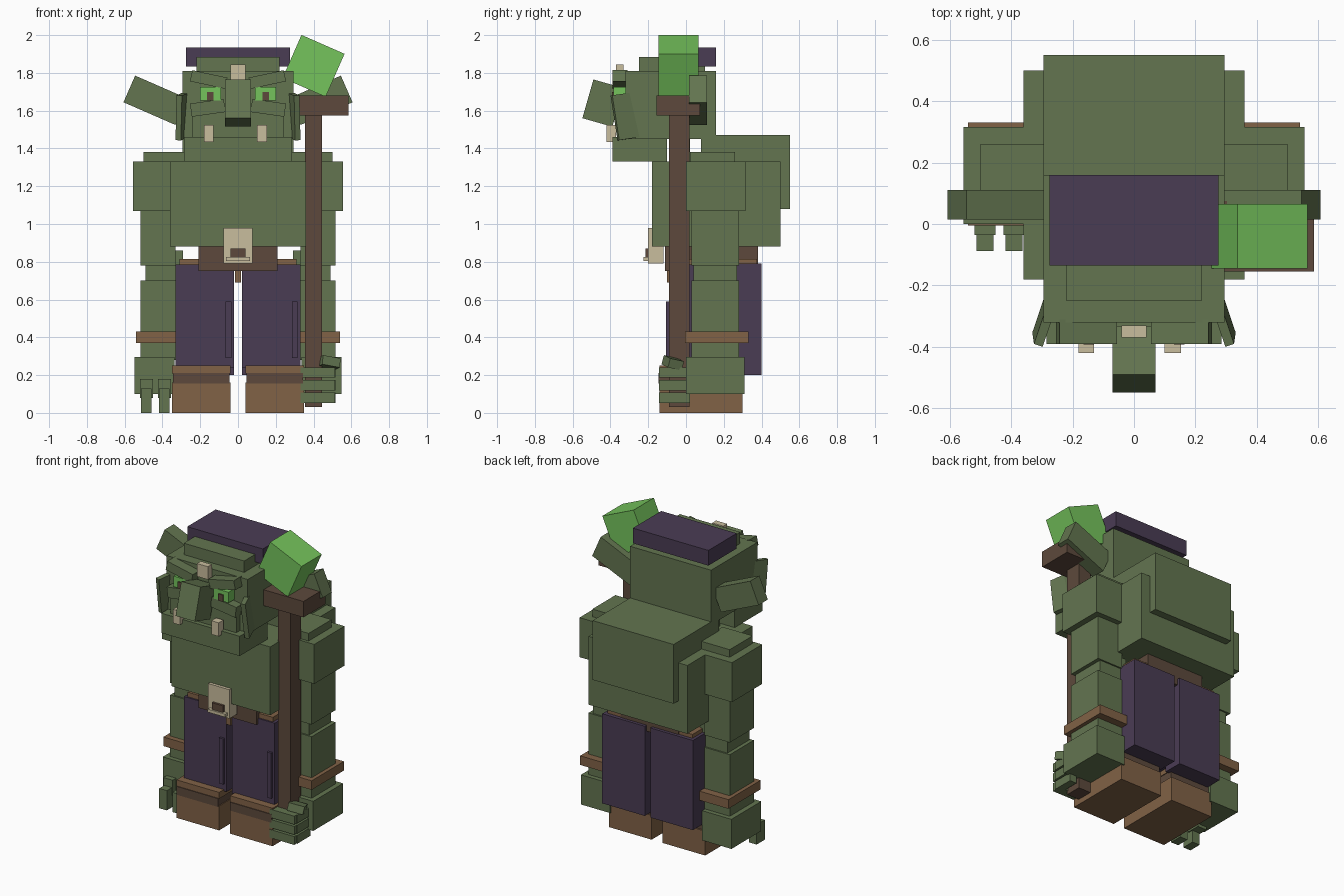
import bpy
import math
from mathutils import Vector

default_cube = bpy.data.objects.get("Cube")
if default_cube:
    bpy.data.objects.remove(default_cube, do_unlink=True)


def make_material(name, red, green, blue):
    """Flat colour given in 8-bit display values, stored as linear."""
    linear = [((c / 255 + 0.055) / 1.055) ** 2.4 for c in (red, green, blue)]
    material = bpy.data.materials.new(name)
    material.use_nodes = True
    material.diffuse_color = (*linear, 1)
    shader = material.node_tree.nodes["Principled BSDF"]
    shader.inputs["Base Color"].default_value = (*linear, 1)
    shader.inputs["Roughness"].default_value = 0.9
    return material


skin = make_material("moss green skin", 99, 117, 80)
cloth = make_material("dark purple cloth", 74, 60, 84)
leather = make_material("brown leather", 129, 98, 70)
wood = make_material("dark brown wood", 93, 73, 60)
bone = make_material("pale bone", 201, 189, 158)
glow = make_material("bright green glow", 117, 195, 92)


def block(name, material, center, size, turn=(0, 0, 0)):
    """Box from centre, size and rotation in degrees."""
    bpy.ops.mesh.primitive_cube_add(size=1, location=center)
    part = bpy.context.object
    part.name = name
    part.scale = size
    part.rotation_euler = [math.radians(angle) for angle in turn]
    part.data.materials.append(material)
    return part


def box(name, material, x, y, z, turn=(0, 0, 0)):
    """Box from its extent along each axis."""
    low, high = (Vector(corner) for corner in zip(x, y, z))
    return block(name, material, (low + high) / 2, high - low, turn)


def middle(name, material, half, y, z):
    """Box centred across the body."""
    return box(name, material, (-half, half), y, z)


def pair(name, material, x, y, z, turn=(0, 0, 0)):
    """Left box and its mirrored right twin."""
    inner, outer = x
    tilt, lean, spin = turn
    box("left_" + name, material, x, y, z, turn)
    box("right_" + name, material, (-outer, -inner), y, z, (tilt, -lean, -spin))


# Body
middle("torso", skin, half=.36, y=(-.18, .5), z=(.88, 1.33))
middle("back_hump", skin, half=.295, y=(.08, .55), z=(1.08, 1.47))
middle("neck", skin, half=.2, y=(-.07, .02), z=(1.3, 1.47))

# Head
middle("head", skin, half=.295, y=(-.32, .16), z=(1.45, 1.81))
middle("jaw", skin, half=.285, y=(-.39, -.1), z=(1.33, 1.46))
middle("upper_lip", skin, half=.24, y=(-.36, -.3), z=(1.46, 1.6))
middle("forehead_ridge", skin, half=.22, y=(-.25, .1), z=(1.8, 1.885))
middle("flat_hat", cloth, half=.275, y=(-.135, .16), z=(1.835, 1.935))
middle("forehead_horn", bone, half=.04, y=(-.37, -.33), z=(1.76, 1.845))
block("nose", skin, center=(0, -.44, 1.64), size=(.14, .165, .213), turn=(-16, 0, 0))
pair("brow", skin, x=(.06, .25), y=(-.39, -.31), z=(1.735, 1.795), turn=(0, -12, 0))
pair("eye", glow, x=(.09, .2), y=(-.385, -.31), z=(1.655, 1.725))
pair("pupil", wood, x=(.13, .165), y=(-.392, -.38), z=(1.655, 1.7))
pair("cheek", skin, x=(.07, .25), y=(-.38, -.31), z=(1.58, 1.65), turn=(0, 8, 0))
pair("sideburn", skin, x=(.28, .31), y=(-.38, -.26), z=(1.45, 1.69), turn=(8, -4, 18))
pair("ear", skin, x=(.288, .588), y=(.015, .11), z=(1.578, 1.732), turn=(0, -23.6, 0))
box("right_tusk", bone, x=(-.18, -.13), y=(-.42, -.37), z=(1.435, 1.525))
box("left_tusk", bone, x=(.1, .153), y=(-.42, -.37), z=(1.435, 1.525))

# Arms
pair("shoulder_pad", skin, x=(.28, .5), y=(.02, .26), z=(1.3, 1.38))
pair("shoulder", skin, x=(.34, .555), y=(0, .315), z=(1.07, 1.33))
pair("upper_arm", skin, x=(.33, .515), y=(.03, .28), z=(.78, 1.08))
pair("elbow", skin, x=(.29, .49), y=(.04, .27), z=(.68, .86))
pair("forearm", skin, x=(.31, .515), y=(.03, .28), z=(.28, .7))
pair("wrist_band", leather, x=(.3, .54), y=(-.005, .33), z=(.37, .43))
pair("hand", skin, x=(.335, .548), y=(0, .31), z=(.1, .295))

# Open right hand
for count, across in enumerate((-.485, -.39)):
    block(f"right_knuckle_{count}", skin, center=(across, .01, .13), size=(.068, .09, .1))
    block(f"right_fingertip_{count}", skin, center=(across, -.045, .065), size=(.055, .085, .13))

# Left hand gripping the staff
for count in range(3):
    height = .08 + count * .067
    block(f"left_finger_{count}", skin, center=(.42, -.113, height), size=(.18, .06, .055))
    block(f"left_finger_base_{count}", skin, center=(.49, -.05, height), size=(.05, .14, .055))
block("left_thumb", skin, center=(.48, -.07, .265), size=(.1, .08, .05), turn=(-12, 10, 20))

# Belt
middle("loincloth_belt", wood, half=.21, y=(-.11, .38), z=(.75, .9))
middle("belt_strap", leather, half=.31, y=(-.08, .375), z=(.775, .815))
middle("belt_tail", leather, half=.017, y=(-.1, -.06), z=(.69, .76))
middle("skull_buckle", bone, half=.078, y=(-.2, -.12), z=(.79, .98))
middle("skull_socket", wood, half=.04, y=(-.215, -.195), z=(.825, .87))
middle("skull_teeth", bone, half=.063, y=(-.225, -.19), z=(.805, .825))

# Trousers and boots
pair("trouser_leg", cloth, x=(.02, .33), y=(-.09, .29), z=(.24, .785))
pair("rear_flap", cloth, x=(.02, .33), y=(.27, .4), z=(.2, .79))
for side, across in (("right", -.05), ("left", .3)):
    block(side + "_trouser_fold", cloth, center=(across, -.09, .44), size=(.03, .03, .3))
pair("boot", leather, x=(.04, .35), y=(-.14, .3), z=(0, .16))
pair("boot_strap", wood, x=(.045, .345), y=(-.145, .29), z=(.155, .21))
pair("boot_cuff", leather, x=(.04, .35), y=(-.14, .27), z=(.208, .25))

# Staff with glowing crystal
box("staff_pole", wood, x=(.355, .445), y=(-.09, .018), z=(.03, 1.6))
box("staff_cap", wood, x=(.29, .585), y=(-.155, .075), z=(1.575, 1.68))
block("staff_crystal", glow, center=(.4, -.04, 1.837), size=(.249, .21, .249), turn=(0, 23.7, 0))
